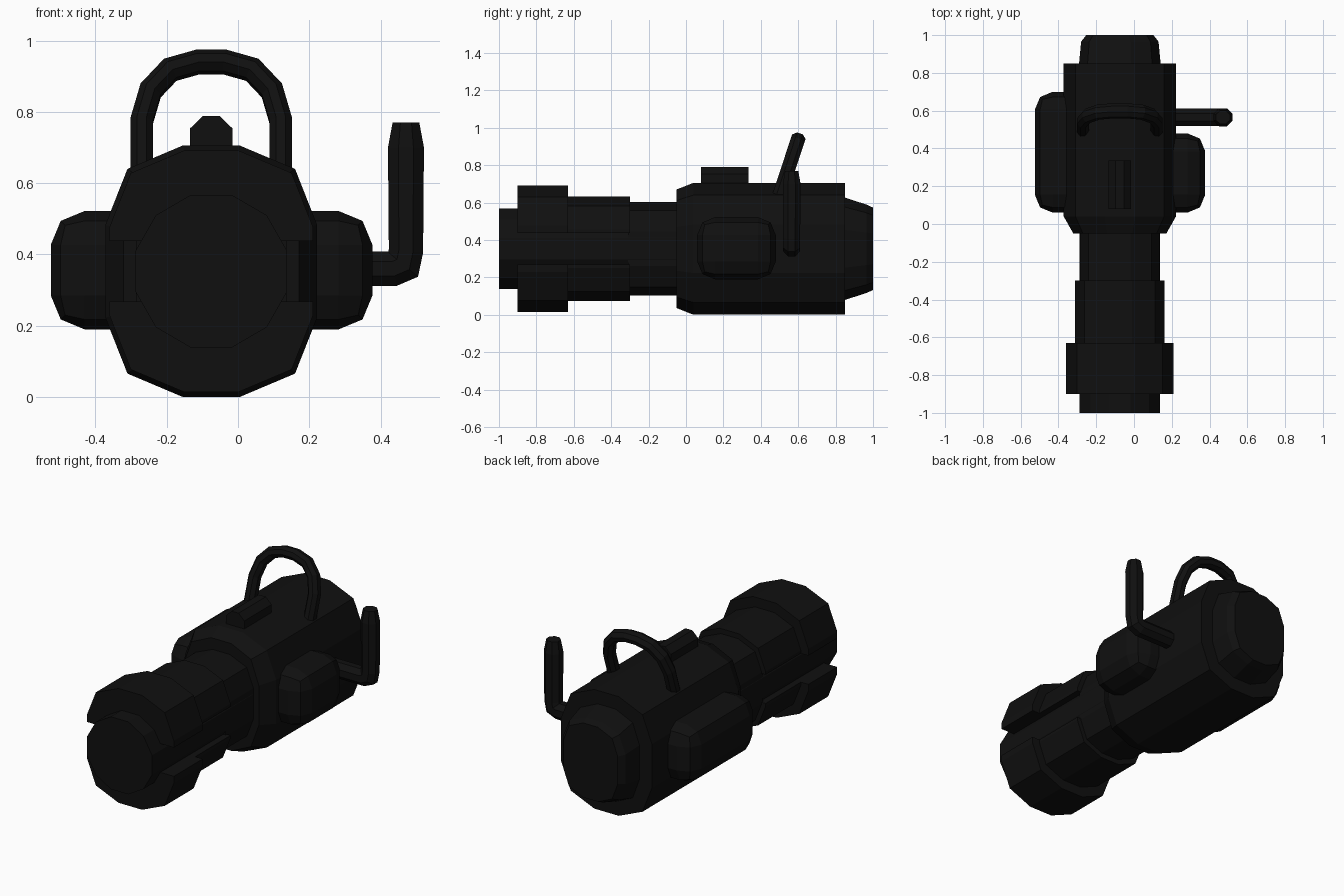
import bpy, bmesh, math
from mathutils import Vector

if "Cube" in bpy.data.objects:
    bpy.data.objects.remove(bpy.data.objects["Cube"])

CX, CZ = -0.075, 0.353      # long axis of the device

mat = bpy.data.materials.new("black_metal")
mat.diffuse_color = (0.005, 0.005, 0.005, 1)
mat.use_nodes = True
mat.node_tree.nodes["Principled BSDF"].inputs["Base Color"].default_value = mat.diffuse_color


def finish(name, bm):
    bmesh.ops.recalc_face_normals(bm, faces=bm.faces)
    me = bpy.data.meshes.new(name)
    bm.to_mesh(me)
    bm.free()
    me.materials.append(mat)
    ob = bpy.data.objects.new(name, me)
    bpy.context.collection.objects.link(ob)
    return ob


def skin(name, rings):
    """Bridge a list of equal-length point rings and cap both ends."""
    bm = bmesh.new()
    vs = [[bm.verts.new(p) for p in r] for r in rings]
    n = len(vs[0])
    for a, b in zip(vs, vs[1:]):
        for i in range(n):
            j = (i + 1) % n
            bm.faces.new((a[i], a[j], b[j], b[i]))
    bm.faces.new(vs[0])
    bm.faces.new(vs[-1])
    return finish(name, bm)


def loft(name, profile, stations):
    """Profile in x/z about the axis, scaled at each (y, sx, sz) station."""
    return skin(name, [[(CX + x * sx, y, CZ + z * sz) for x, z in profile]
                       for y, sx, sz in stations])


def tube(name, path, flat, width, depth, sides, phase, scales=None):
    """Sweep a polygon along a planar path; flat is the plane normal."""
    pts = [Vector(p) for p in path]
    flat = Vector(flat).normalized()
    rings = []
    for i, p in enumerate(pts):
        d0 = (p - pts[i - 1]).normalized() if i else None
        d1 = (pts[i + 1] - p).normalized() if i < len(pts) - 1 else None
        d0, d1 = d0 or d1, d1 or d0
        t = (d0 + d1).normalized()
        side = t.cross(flat).normalized() / max(t.dot(d0), 0.5)
        s = scales[i] if scales else 1
        rings.append([p + s * (side * width * math.cos(a) + flat * depth * math.sin(a))
                      for a in (phase + k * math.tau / sides for k in range(sides))])
    return skin(name, rings)


def rounded_box(name, lo, hi, bevel):
    bm = bmesh.new()
    bmesh.ops.create_cube(bm, size=1)
    for v in bm.verts:
        v.co = [(a + b) / 2 + c * (b - a) for a, b, c in zip(lo, hi, v.co)]
    bmesh.ops.bevel(bm, geom=bm.edges[:], offset=bevel, segments=2,
                    profile=0.5, affect='EDGES')
    return finish(name, bm)


# Twelve-sided housing profile, taller than wide
quarter = [(0.297, 0.13), (0.235, 0.287), (0.08, 0.3525)]
upper = quarter + [(-x, z) for x, z in reversed(quarter)]
housing = upper + [(-x, -z) for x, z in upper]
loft("main_housing", housing,
     [(-0.05, 0.83, 0.9), (0.04, 1, 1), (0.85, 1, 1)])
loft("rear_cap", housing,
     [(0.84, 0.73, 0.785), (0.965, 0.69, 0.67), (1.0, 0.6, 0.625)])

# Inner barrel and stepped sleeves
circle = [(math.cos(a), math.sin(a)) for a in
          (math.radians(15 + 30 * k) for k in range(12))]
loft("inner_barrel", circle, [(-1.0, 0.22, 0.222), (0.0, 0.22, 0.222)])
loft("rear_sleeve", housing, [(-0.31, 0.71, 0.71), (0.0, 0.71, 0.71)])

# Split shells above and below the barrel
for label, y0, y1, s in (("front_collar", -0.9, -0.63, 0.96),
                         ("middle_sleeve", -0.63, -0.3, 0.795)):
    half = [(x * s, z * s) for x, z in upper]
    half = [(half[0][0], 0.085)] + half + [(half[-1][0], 0.085)]
    for part, sign in (("upper", 1), ("lower", -1)):
        loft(f"{label}_{part}", half, [(y0, 1, sign), (y1, 1, sign)])

# Side pods
rounded_box("right_pod", (0.10, 0.06, 0.19), (0.377, 0.48, 0.522), 0.095)
rounded_box("left_pod", (-0.525, 0.06, 0.19), (-0.25, 0.70, 0.522), 0.095)

# Sight block on top
sight = [(-0.06, 0.3), (-0.06, 0.40), (-0.023, 0.436),
         (0.023, 0.436), (0.06, 0.40), (0.06, 0.3)]
loft("sight_block", sight, [(0.08, 1, 1), (0.335, 1, 1)])

# Carrying handle, leaning backwards
arch = [(0.195, 0.56), (0.195, 0.775), (0.17, 0.86), (0.115, 0.918), (0.037, 0.94)]
arch = [(-x, z) for x, z in arch] + [(x, z) for x, z in reversed(arch)]
lean = 0.33
tube("carry_handle", [(CX + x, 0.52 + lean * (z - 0.7), z) for x, z in arch],
     (0, 1, -lean), 0.034, 0.041, 8, math.pi / 8)

# Bent side rod
tube("side_rod", [(0.15, 0.565, 0.36), (0.435, 0.565, 0.36), (0.463, 0.565, 0.372),
                  (0.471, 0.565, 0.41), (0.471, 0.565, 0.70), (0.471, 0.565, 0.77)],
     (0, 1, 0), 0.052, 0.049, 8, math.pi / 8, [1, 1, 1, 1, 1.05, 0.78])
